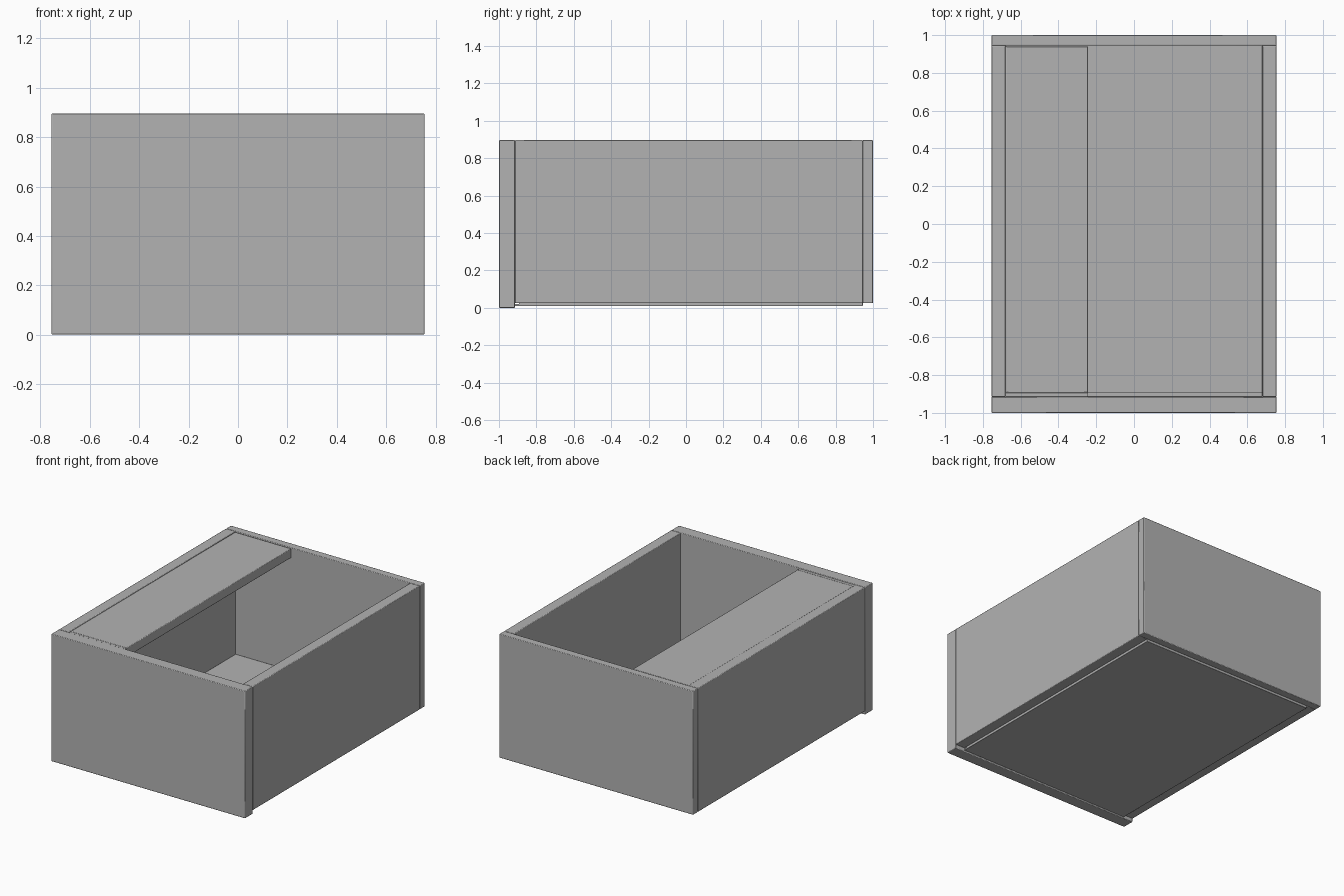
import bpy

if "Cube" in bpy.data.objects:
    bpy.data.objects.remove(bpy.data.objects["Cube"])

# darker grey used on every board
grey = bpy.data.materials.new("dark_grey")
grey.diffuse_color = (0.45, 0.45, 0.45, 1)
grey.use_nodes = True
grey.node_tree.nodes["Principled BSDF"].inputs["Base Color"].default_value = grey.diffuse_color


def panel(name, x, y, z, bevel=0.004):
    """Box board spanning the given (min, max) ranges, with slightly eased edges."""
    bpy.ops.mesh.primitive_cube_add(size=1)
    ob = bpy.context.object
    ob.name = name
    ranges = (x, y, z)
    ob.location = [(a + b) / 2 for a, b in ranges]
    ob.scale = [b - a for a, b in ranges]
    bpy.ops.object.transform_apply(location=False, rotation=False, scale=True)
    ob.data.materials.append(grey)
    mod = ob.modifiers.new("eased_edges", 'BEVEL')
    mod.width = bevel
    mod.segments = 2
    bpy.ops.object.shade_smooth_by_angle()
    return ob


TOP = 0.897
W, IN = 0.755, 0.68            # outer and inner half widths
FRONT, BACK = -0.915, 0.945    # inner faces of front and back

# drawer front hangs lower than the box
panel("drawer_front", (-W, W), (-1, FRONT), (0, TOP))
panel("back_panel", (-W, W), (BACK, 1), (0.025, TOP))

# sides
for name, s in (("left_side", -1), ("right_side", 1)):
    panel(name, tuple(sorted((s * IN, s * W))), (FRONT, BACK), (0.025, TOP))

# bottom: thin base sheet, with the floor board set back from the front
panel("base_sheet", (-IN, IN), (FRONT, BACK), (0.01, 0.022), 0.002)
panel("floor_board", (-IN, IN), (-0.893, BACK), (0.018, 0.032), 0.002)

# ledge along the top of the left side
panel("top_ledge", (-IN, -0.243), (-0.893, 0.94), (TOP - 0.068, TOP - 0.003))
# filler strip closing the gap between ledge and front
panel("ledge_end_strip", (-IN, -0.243), (FRONT, -0.893), (TOP - 0.068, TOP - 0.004), 0.001)
